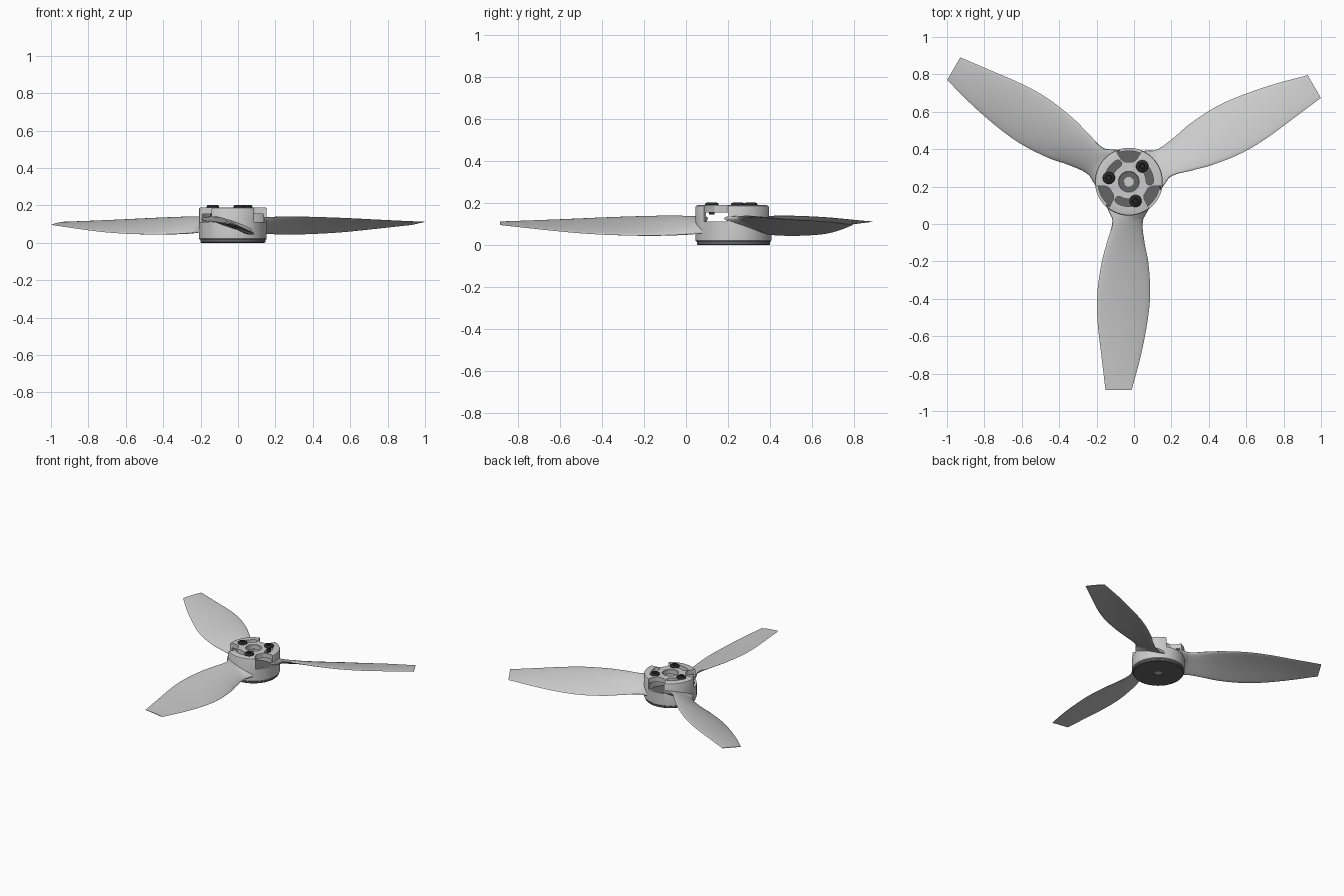
import bpy, bmesh
from math import sin, cos, pi, radians, sqrt

if "Cube" in bpy.data.objects:
    bpy.data.objects.remove(bpy.data.objects["Cube"])

CX, CY = -0.0275, 0.226      # hub axis


def finish(name, bm, mat=None, angle=35):
    bmesh.ops.remove_doubles(bm, verts=bm.verts, dist=1e-6)
    bmesh.ops.recalc_face_normals(bm, faces=bm.faces)
    me = bpy.data.meshes.new(name)
    bm.to_mesh(me)
    bm.free()
    ob = bpy.data.objects.new(name, me)
    bpy.context.collection.objects.link(ob)
    ob.location = (CX, CY, 0)
    if mat:
        me.materials.append(mat)
    smooth(ob, angle)
    return ob


def smooth(ob, angle=35):
    bpy.ops.object.select_all(action='DESELECT')
    ob.select_set(True)
    bpy.context.view_layer.objects.active = ob
    bpy.ops.object.shade_smooth_by_angle(angle=radians(angle))


def material(name, v):
    m = bpy.data.materials.new(name)
    m.diffuse_color = (v, v, v, 1)
    m.use_nodes = True
    m.node_tree.nodes["Principled BSDF"].inputs["Base Color"].default_value = m.diffuse_color
    return m


def lathe(bm, profile, n=64, cx=0, cy=0, closed=True):
    rings = [[bm.verts.new((cx + r * cos(2 * pi * i / n), cy + r * sin(2 * pi * i / n), z))
              for i in range(n)] if r > 0 else [bm.verts.new((cx, cy, z))] for r, z in profile]
    pairs = list(zip(rings, rings[1:]))
    if closed:
        pairs.append((rings[-1], rings[0]))
    for a, b in pairs:
        for i in range(n):
            j = (i + 1) % n
            f = ([a[i], a[j]] if len(a) > 1 else [a[0]]) + ([b[j], b[i]] if len(b) > 1 else [b[0]])
            if len(f) > 2:
                bm.faces.new(f)


def prism(bm, pts, z0, z1):
    lo = [bm.verts.new((x, y, z0)) for x, y in pts]
    hi = [bm.verts.new((x, y, z1)) for x, y in pts]
    bm.faces.new(lo[::-1])
    bm.faces.new(hi)
    for i in range(len(pts)):
        j = (i + 1) % len(pts)
        bm.faces.new((lo[i], lo[j], hi[j], hi[i]))


def polar(r, deg):
    return r * cos(radians(deg)), r * sin(radians(deg))


black = material("black", 0.02)
dark = material("dark_grey", 0.13)

# hub shell: hollow cup with a thick top plate and centre hole
bm = bmesh.new()
lathe(bm, [(.052, .155), (.052, .186), (.056, .19), (.17, .19), (.178, .187), (.181, .18),
           (.181, .022), (.178, .018), (.165, .018), (.165, .155)], 96)
hub = finish("hub_shell", bm)

# cutters: three rim notches and three curved screw slots
bm = bmesh.new()
for k in range(3):
    a = 90 + 120 * k
    c, s = cos(radians(a)), sin(radians(a))
    wedge = [(.23, -.075), (.23, .075), (.155, .064), (.118, .04), (.106, .022),
             (.106, -.022), (.118, -.04), (.155, -.064)]
    prism(bm, [(r * c - t * s, r * s + t * c) for r, t in wedge][::1], .112, .25)
    a0, a1, rm, w = 121 + 120 * k, 169 + 120 * k, .112, .02
    slot = [polar(rm + w, a0 + (a1 - a0) * i / 10) for i in range(11)]
    ex, ey = polar(rm, a1)
    slot += [(ex + w * cos(radians(a1 + d)), ey + w * sin(radians(a1 + d))) for d in range(30, 180, 30)]
    slot += [polar(rm - w, a1 + (a0 - a1) * i / 10) for i in range(11)]
    sx, sy = polar(rm, a0)
    slot += [(sx + w * cos(radians(a0 + d)), sy + w * sin(radians(a0 + d))) for d in range(210, 360, 30)]
    prism(bm, slot, .14, .25)
cutter = finish("hub_cutter", bm)
cutter.hide_render = True
mod = hub.modifiers.new("cut", 'BOOLEAN')
mod.operation, mod.solver, mod.object = 'DIFFERENCE', 'EXACT', cutter
bpy.context.view_layer.objects.active = hub
bpy.ops.object.modifier_apply(modifier=mod.name)
bpy.data.objects.remove(cutter)
smooth(hub)

# dark base disc and shaft end
bm = bmesh.new()
lathe(bm, [(.026, 0), (.17, 0), (.174, .004), (.174, .022), (.026, .022)], 96)
finish("base_disc", bm, dark)
bm = bmesh.new()
lathe(bm, [(0, .005), (.026, .005), (.026, .024), (0, .024)], 32, closed=False)
finish("shaft_end", bm)

# socket-head screws
for k in range(3):
    x, y = polar(.109, 49 + 120 * k)
    bm = bmesh.new()
    lathe(bm, [(0, .194), (.013, .194), (.015, .203), (.024, .203), (.03, .199), (.033, .193),
               (.033, .188), (.014, .188), (.014, .145), (0, .145)], 32, x, y, False)
    finish(f"screw_{k + 1}", bm, black)

# blade stations: radius, rear edge, front edge, rear z, front z, thickness, camber
ST = [(.172, -.122, .112, .128, .062, .042, .004),
      (.205, -.088, .076, .134, .054, .032, .006),
      (.32, -.116, .083, .137, .047, .024, .012),
      (.43, -.145, .104, .136, .045, .019, .014),
      (.60, -.169, .114, .131, .049, .014, .014),
      (.75, -.167, .099, .125, .058, .011, .011),
      (.93, -.147, .064, .118, .076, .008, .007),
      (1.113, -.125, .015, .112, .096, .004, .002)]


def stations(sub=5):
    out = []
    for i in range(len(ST) - 1):
        p = [ST[max(i - 1, 0)], ST[i], ST[i + 1], ST[min(i + 2, len(ST) - 1)]]
        for q in range(sub):
            u = q / sub
            row = []
            for j, (a, b, c, d) in enumerate(zip(*p)):
                m0 = (c - a) / (p[2][0] - p[0][0]) * (p[2][0] - p[1][0])
                m1 = (d - b) / (p[3][0] - p[1][0]) * (p[2][0] - p[1][0])
                row.append((2 * u**3 - 3 * u**2 + 1) * b + (u**3 - 2 * u**2 + u) * m0
                           + (3 * u**2 - 2 * u**3) * c + (u**3 - u**2) * m1)
            out.append(row)
    return out + [list(ST[-1])]


# three twisted blades with a flared root that follows the hub wall
N = 12
for k in range(3):
    bm = bmesh.new()
    u = radians(-90 + 120 * k)
    rings = []
    for r, l, f, zl, zf, th, cam in stations():
        ring = []
        for i in range(2 * N):
            s = (1 - cos(pi * i / N)) / 2
            side = 1 if i <= N else -1
            t = l + (f - l) * s
            wrap = max(0, (.205 - r) / .033)
            rr = r + wrap * (sqrt(.172**2 - t * t) - .172)
            z = zl + (zf - zl) * s + cam * 4 * s * (1 - s) * .8
            z += side * th / 2 * abs(sin(pi * i / N)) ** .8
            ring.append(bm.verts.new((rr * cos(u) - t * sin(u), rr * sin(u) + t * cos(u), z)))
        rings.append(ring)
    for a, b in zip(rings, rings[1:]):
        for i in range(2 * N):
            j = (i + 1) % (2 * N)
            bm.faces.new((a[i], a[j], b[j], b[i]))
    bm.faces.new(rings[0])
    bm.faces.new(rings[-1])
    finish(f"blade_{k + 1}", bm, angle=50)
